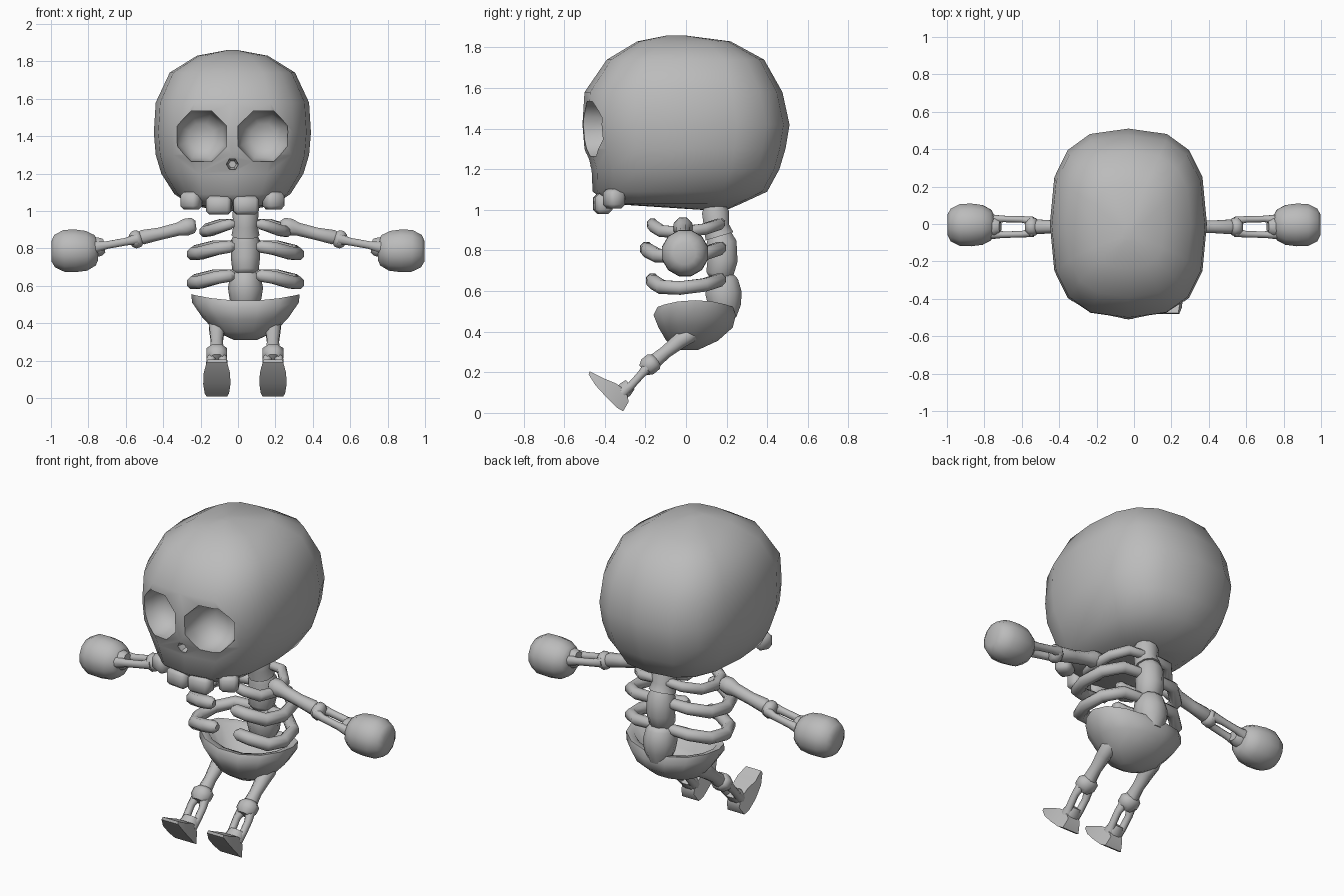
import bpy, bmesh, math
from mathutils import Vector

if "Cube" in bpy.data.objects:
    bpy.data.objects.remove(bpy.data.objects["Cube"])

BODY_X, HEAD_X = 0.04, -0.03
bone = bpy.data.materials.new("bone_grey")
bone.diffuse_color = (0.5, 0.5, 0.5, 1)
bone.use_nodes = True
bone.node_tree.nodes["Principled BSDF"].inputs["Base Color"].default_value = bone.diffuse_color


def finish(name, bm, angle=55):
    """Turn a bmesh into a smooth-shaded object."""
    bmesh.ops.recalc_face_normals(bm, faces=bm.faces)
    me = bpy.data.meshes.new(name)
    bm.to_mesh(me)
    bm.free()
    ob = bpy.data.objects.new(name, me)
    bpy.context.collection.objects.link(ob)
    me.materials.append(bone)
    smooth(ob, angle)
    return ob


def smooth(ob, angle):
    bpy.ops.object.select_all(action='DESELECT')
    ob.select_set(True)
    bpy.context.view_layer.objects.active = ob
    bpy.ops.object.shade_smooth_by_angle(angle=math.radians(angle))


def loft(name, rings, angle=55):
    """Skin a list of equal-length rings and cap both ends."""
    bm = bmesh.new()
    loops = [[bm.verts.new(p) for p in r] for r in rings]
    n = len(rings[0])
    for a, b in zip(loops, loops[1:]):
        for i in range(n):
            j = (i + 1) % n
            bm.faces.new((a[i], a[j], b[j], b[i]))
    bm.faces.new(loops[0])
    bm.faces.new(loops[-1])
    return finish(name, bm, angle)


def tube(name, path, radii, ref=(0, 0, 1), sides=8, squash=1.0, angle=55):
    """Sweep a round section of varying radius along a path."""
    pts = [Vector(p) for p in path]
    ref = Vector(ref)
    rings = []
    for i, p in enumerate(pts):
        t = (pts[min(i + 1, len(pts) - 1)] - pts[max(i - 1, 0)]).normalized()
        u = (ref - t * ref.dot(t)).normalized()
        v = t.cross(u)
        ring = []
        for k in range(sides):
            a = 2 * math.pi * (k + 0.5) / sides
            ring.append(p + (u * math.cos(a) + v * math.sin(a) * squash) * radii[i])
        rings.append(ring)
    return loft(name, rings, angle)


def oval(z, hw, front, back, cx, n=2.0, sides=16, rise=0.0):
    """Horizontal superellipse ring whose sides may rise above its middle."""
    ring = []
    for k in range(sides):
        a = 2 * math.pi * k / sides
        c, s = math.cos(a), math.sin(a)
        x = math.copysign(abs(c) ** (2 / n), c)
        y = math.copysign(abs(s) ** (2 / n), s)
        ring.append((cx + hw * x, (front + back) / 2 + (back - front) / 2 * y, z + rise * x * x))
    return ring


# Skull shell: height, half width, front, back
skull_rows = [(1.0, 0.05, 0.08, 0.2), (1.03, 0.22, -0.38, 0.27), (1.09, 0.31, -0.46, 0.40),
              (1.20, 0.38, -0.465, 0.46), (1.30, 0.41, -0.50, 0.49), (1.42, 0.42, -0.51, 0.51),
              (1.58, 0.41, -0.50, 0.475), (1.74, 0.335, -0.39, 0.385), (1.83, 0.19, -0.24, 0.22),
              (1.86, 0.03, -0.09, -0.01)]
skull = loft("skull", [oval(z, w, f, b, HEAD_X, 2.7) for z, w, f, b in skull_rows], 60)


# Eye sockets and nose hole cut as tapered pits
def pit(name, x, z, path_y, radii, sides):
    cutter = tube(name, [(x, y, z) for y in path_y], radii, sides=sides)
    cutter.hide_render = True
    mod = skull.modifiers.new(name, 'BOOLEAN')
    mod.operation, mod.solver, mod.object = 'DIFFERENCE', 'EXACT', cutter
    bpy.context.view_layer.objects.active = skull
    bpy.ops.object.modifier_apply(modifier=name)
    bpy.data.objects.remove(cutter)


for s in (-1, 1):
    pit("eye_socket_cutter", HEAD_X + s * 0.166, 1.40, (-0.6, -0.43, -0.36, -0.31),
        (0.147, 0.145, 0.125, 0.07), 8)
pit("nose_cutter", HEAD_X, 1.25, (-0.6, -0.46, -0.43), (0.034, 0.032, 0.02), 6)
smooth(skull, 60)


# Teeth: rounded blocks, larger in the middle
def tooth(name, x, y, z, size, turn):
    bm = bmesh.new()
    bmesh.ops.create_cube(bm, size=1)
    bmesh.ops.scale(bm, vec=size, verts=bm.verts)
    bmesh.ops.bevel(bm, geom=bm.edges[:], offset=0.02, segments=1, affect='EDGES', profile=0.5)
    ob = finish(name, bm, 50)
    ob.location = (x, y, z)
    ob.rotation_euler.z = turn


for s in (-1, 1):
    tooth("front_tooth", HEAD_X + s * 0.072, -0.41, 1.03, (0.135, 0.085, 0.1), s * 0.1)
    tooth("side_tooth", HEAD_X + s * 0.22, -0.355, 1.055, (0.105, 0.09, 0.095), s * 0.5)

# Spine: neck and two barrel vertebrae
for name, path, radii in (
        ("neck", [(0.14, 1.03), (0.145, 0.99), (0.15, 0.92), (0.165, 0.87)], (0.05, 0.07, 0.065, 0.075)),
        ("upper_vertebra", [(0.165, 0.88), (0.175, 0.84), (0.18, 0.75), (0.165, 0.68), (0.16, 0.66)],
         (0.06, 0.078, 0.078, 0.07, 0.05)),
        ("lower_vertebra", [(0.18, 0.68), (0.18, 0.655), (0.185, 0.59), (0.19, 0.53), (0.19, 0.47)],
         (0.06, 0.08, 0.094, 0.085, 0.06))):
    tube(name, [(BODY_X, y, z) for y, z in path], radii, ref=(0, 1, 0), sides=10)

# Three pairs of ribs, curving forward from the spine
rib_curve = [(0.04, 0.17, 0.02), (0.17, 0.165, 0.015), (0.26, 0.09, -0.01), (0.28, -0.03, -0.025),
             (0.24, -0.12, -0.02), (0.15, -0.16, 0.005), (0.08, -0.165, 0.015), (0.06, -0.165, 0.015)]
rib_radii = (0.03, 0.034, 0.035, 0.036, 0.037, 0.037, 0.035, 0.02)
for name, z, wide, deep, thick in (("top_rib", 0.915, 0.78, 1.0, 0.85),
                                   ("middle_rib", 0.795, 1.0, 1.18, 1.0),
                                   ("bottom_rib", 0.64, 1.0, 1.0, 1.0)):
    for s in (-1, 1):
        path = [(BODY_X + s * x * (wide if x > 0.09 else 1), y * (deep if y < 0 else 1), z + dz)
                for x, y, dz in rib_curve]
        tube(name, path, [r * thick for r in rib_radii])

# Pelvis: hollow bowl with raised side tips
outer = [(0.31, 0.06, -0.03, 0.06, 0.0), (0.355, 0.16, -0.10, 0.16, 0.0),
         (0.42, 0.23, -0.14, 0.235, 0.01), (0.48, 0.285, -0.165, 0.25, 0.03),
         (0.52, 0.29, -0.145, 0.235, 0.035)]
inner = [(0.51, 0.25, -0.10, 0.19, 0.035), (0.43, 0.17, -0.07, 0.15, 0.0), (0.40, 0.07, -0.02, 0.08, 0.0)]
loft("pelvis", [oval(z, w, f, b, BODY_X, 2.1, 14, r) for z, w, f, b, r in outer + inner], 60)

for s in (-1, 1):
    # Arm: upper bone with shoulder ball, elbow knob, paired forearm bones and round hand
    y = -0.015
    tube("upper_arm", [(s * x, y, z) for x, z in ((0.225, 0.925), (0.24, 0.923), (0.28, 0.913), (0.32, 0.903),
                                                  (0.42, 0.878), (0.51, 0.86), (0.535, 0.853))],
         (0.025, 0.045, 0.05, 0.038, 0.036, 0.042, 0.03))
    tube("elbow", [(s * x, y, z) for x, z in ((0.515, 0.858), (0.53, 0.853), (0.555, 0.846), (0.575, 0.841))],
         (0.035, 0.05, 0.052, 0.035))
    for side in (-1, 1):
        tube("forearm_bone", [(s * x, y + side * dy, z) for x, dy, z in (
            (0.54, 0.03, 0.85), (0.60, 0.04, 0.836), (0.70, 0.042, 0.818), (0.77, 0.04, 0.805))],
             (0.03, 0.022, 0.022, 0.034), squash=0.85)
    tube("wrist", [(s * x, y, z) for x, z in ((0.715, 0.814), (0.74, 0.81), (0.78, 0.80))],
         (0.04, 0.055, 0.055))
    tube("hand", [(s * x, -0.005, z) for x, z in ((0.748, 0.79), (0.765, 0.79), (0.81, 0.787), (0.87, 0.787),
                                                  (0.93, 0.787), (0.98, 0.785), (0.998, 0.785))],
         (0.055, 0.085, 0.11, 0.118, 0.116, 0.09, 0.055), sides=12)

    # Leg: thigh, knee knob, paired shin bones and tilted foot
    lx = BODY_X - 0.003 + s * 0.15
    tube("thigh", [(lx, y, z) for y, z in ((0.05, 0.405), (0.015, 0.385), (-0.03, 0.355), (-0.1, 0.30),
                                           (-0.16, 0.25))],
         (0.035, 0.046, 0.042, 0.034, 0.04), ref=(1, 0, 0))
    tube("knee", [(lx, y, z) for y, z in ((-0.145, 0.265), (-0.16, 0.252), (-0.19, 0.227), (-0.21, 0.21))],
         (0.04, 0.06, 0.06, 0.04), ref=(1, 0, 0), squash=0.85)
    for side in (-1, 1):
        tube("shin_bone", [(lx + side * dx, y, z) for dx, y, z in (
            (0.025, -0.185, 0.23), (0.038, -0.225, 0.185), (0.036, -0.27, 0.135), (0.025, -0.31, 0.10))],
             (0.028, 0.021, 0.021, 0.03), ref=(1, 0, 0))
    tube("ankle", [(lx, y, z) for y, z in ((-0.275, 0.14), (-0.30, 0.115), (-0.33, 0.085))],
         (0.045, 0.056, 0.05), ref=(1, 0, 0), squash=0.75)
    # Foot sections from toe to heel: upper point, sole point, half widths
    rows = [((-0.475, 0.205), (-0.48, 0.19), 0.05, 0.055), ((-0.41, 0.172), (-0.445, 0.135), 0.06, 0.07),
            ((-0.345, 0.145), (-0.39, 0.075), 0.05, 0.073), ((-0.295, 0.11), (-0.34, 0.025), 0.045, 0.065),
            ((-0.282, 0.055), (-0.31, 0.008), 0.04, 0.055)]
    loft("foot", [[(lx - wt, *t), (lx + wt, *t), (lx + wb, *b), (lx - wb, *b)] for t, b, wt, wb in rows], 45)
